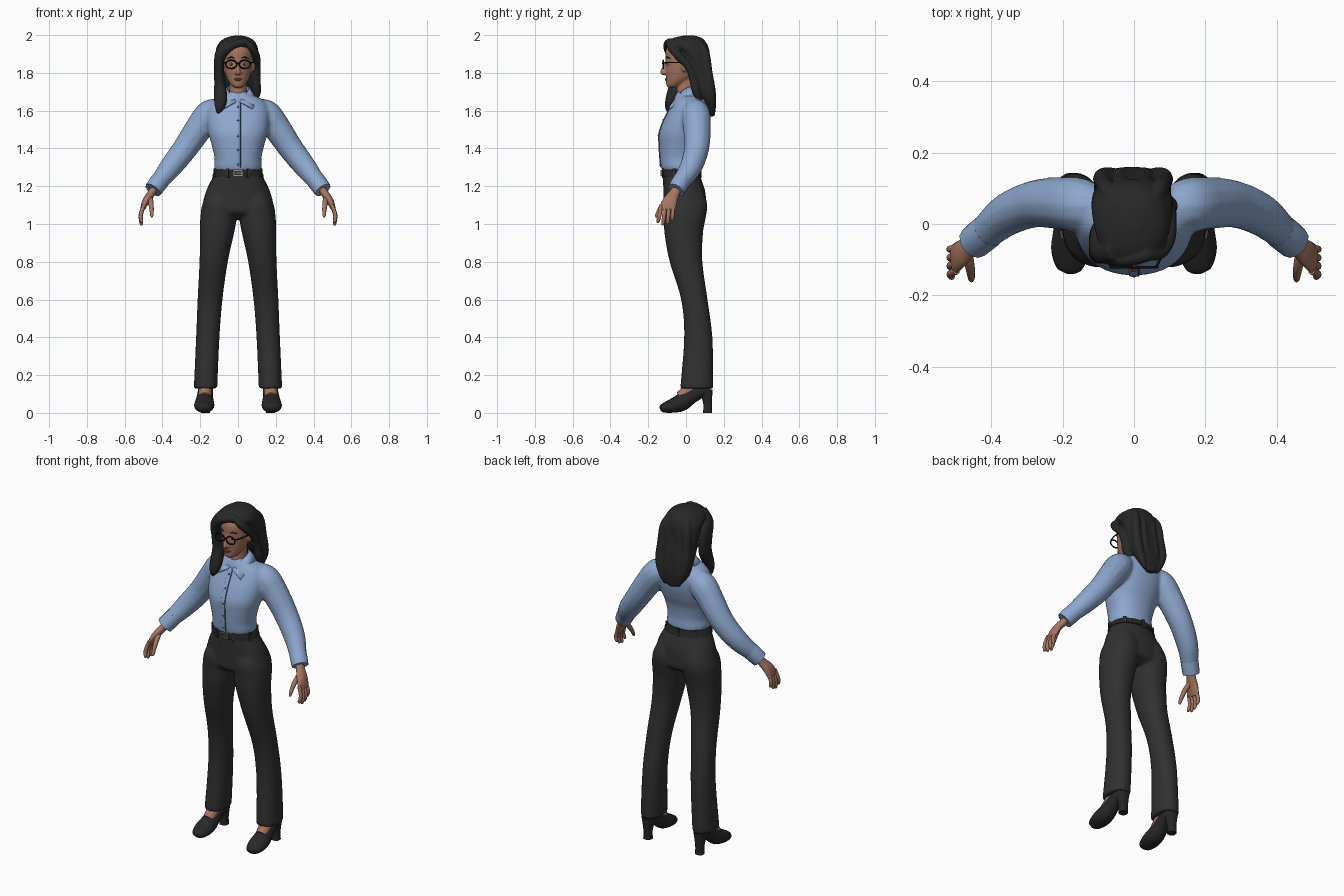
import bpy, bmesh, math
from mathutils import Vector, Matrix

if "Cube" in bpy.data.objects:
    bpy.data.objects.remove(bpy.data.objects["Cube"], do_unlink=True)

X, Y, Z = Vector((1, 0, 0)), Vector((0, 1, 0)), Vector((0, 0, 1))
made = []


def material(name, red, green, blue):
    mat = bpy.data.materials.new(name)
    mat.use_nodes = True
    mat.diffuse_color = (red, green, blue, 1)
    shader = next(n for n in mat.node_tree.nodes if n.type == 'BSDF_PRINCIPLED')
    shader.inputs["Base Color"].default_value = (red, green, blue, 1)
    shader.inputs["Roughness"].default_value = .7
    return mat


skin = material("warm skin", .38, .18, .12)
lip = material("lip rose", .27, .1, .08)
hair_black = material("hair black", .021, .021, .022)
shirt_blue = material("shirt blue", .27, .39, .62)
seam_blue = material("seam dark blue", .08, .12, .2)
cloth = material("trouser charcoal", .03, .03, .031)
leather = material("leather black", .02, .02, .021)
frame_black = material("frame black", .006, .006, .006)
metal = material("buckle grey", .3, .3, .32)
white = material("eye white", .6, .57, .54)


def spline(points, steps=5):
    """Smooth curve through the points, radii included."""
    out, last = [], len(points) - 1
    for i in range(last):
        a, b, c, d = (points[max(0, min(last, i + k))] for k in (-1, 0, 1, 2))
        for k in range(steps):
            t = k / steps
            out.append([q + t / 2 * (r - p + t * (2 * p - 5 * q + 4 * r - s + t * (3 * (q - r) + s - p)))
                        for p, q, r, s in zip(a, b, c, d)])
    out.append(list(points[-1]))
    return out


def tube(bm, points, flat=False, ref=Y, power=2.0, sides=24):
    """Loft ellipses (x, y, z, half width, half depth) along a path."""
    path, rings = spline(points), []
    spot = [Vector(p[:3]) for p in path]
    for i, p in enumerate(path):
        along = (spot[min(i + 1, len(path) - 1)] - spot[max(i - 1, 0)]).normalized()
        u = X if flat else ref.cross(along).normalized()
        v = Y if flat else along.cross(u)
        ring = []
        for k in range(sides):
            c, s = math.cos(math.tau * k / sides), math.sin(math.tau * k / sides)
            c, s = (math.copysign(abs(w) ** (2 / power), w) for w in (c, s))
            ring.append(bm.verts.new(spot[i] + u * c * max(p[3], .001) + v * s * max(p[4], .001)))
        rings.append(ring)
    for low, high in zip(rings, rings[1:]):
        for k in range(sides):
            j = (k + 1) % sides
            bm.faces.new((low[k], low[j], high[j], high[k]))
    bm.faces.new(rings[0])
    bm.faces.new(rings[-1])


def rod(bm, points, **options):
    """Round tube from (x, y, z, radius)."""
    tube(bm, [(*p, p[3]) for p in points], sides=12, **options)


def bands(bm, rows, power=2.2):
    """Stack of level rings from (z, centre x, half width, front y, back y)."""
    tube(bm, [(x, (f + b) / 2, z, w, (b - f) / 2) for z, x, w, f, b in rows], flat=True, power=power, sides=36)


def ball(bm, place, size):
    shape = Matrix.Translation(place) @ Matrix.Diagonal((*size, 1))
    bmesh.ops.create_uvsphere(bm, u_segments=20, v_segments=12, radius=1, matrix=shape)


def box(bm, place, size, turn=0):
    shape = Matrix.Translation(place) @ Matrix.Rotation(turn, 4, 'Z') @ Matrix.Diagonal((*size, 1))
    bmesh.ops.create_cube(bm, size=1, matrix=shape)


def flip(points):
    return [(-p[0], *p[1:]) for p in points]


def finish(bm, name, mat, mirror=False, voxel=0, smooth=3, thick=0):
    bmesh.ops.recalc_face_normals(bm, faces=bm.faces)
    mesh = bpy.data.meshes.new(name)
    bm.to_mesh(mesh)
    bm.free()
    mesh.materials.append(mat)
    obj = bpy.data.objects.new(name, mesh)
    bpy.context.collection.objects.link(obj)
    made.append(obj)
    if mirror:
        obj.modifiers.new("mirror", 'MIRROR')
    if thick:
        obj.modifiers.new("thickness", 'SOLIDIFY').thickness = thick
    if voxel:
        blend = obj.modifiers.new("blend", 'REMESH')
        blend.mode, blend.voxel_size, blend.use_smooth_shade = 'VOXEL', voxel, True
        relax = obj.modifiers.new("relax", 'SMOOTH')
        relax.factor, relax.iterations = .5, smooth


# Trousers: pelvis and two flared legs blended together
bm = bmesh.new()
bands(bm, [(1.03, 0, .1, -.06, .06), (1.06, 0, .19, -.115, .105), (1.11, 0, .187, -.12, .108),
           (1.18, 0, .167, -.12, .1), (1.24, 0, .138, -.122, .08), (1.285, 0, .117, -.122, .068)])
leg = [(.172, .057, .13, .062, .088), (.16, .065, .4, .062, .075), (.148, .044, .6, .066, .07),
       (.129, .0, .8, .075, .087), (.111, -.012, .95, .09, .102), (.102, -.006, 1.04, .097, .112),
       (.095, -.004, 1.11, .09, .116), (.085, 0, 1.19, .06, .085)]
for side in (leg, flip(leg)):
    tube(bm, side, flat=True, power=2.2)
finish(bm, "trousers", cloth, voxel=.01)

# Shirt: torso and sleeves blended together
bm = bmesh.new()
torso = [(1.275, 0, .115, -.122, .068), (1.3, 0, .126, -.132, .07), (1.35, 0, .124, -.138, .068),
         (1.42, 0, .14, -.142, .078), (1.48, 0, .157, -.142, .1), (1.55, 0, .167, -.118, .118),
         (1.61, 0, .164, -.087, .122), (1.655, 0, .135, -.066, .11), (1.685, 0, .075, -.055, .082),
         (1.7, 0, .055, -.048, .065)]
bands(bm, torso)
sleeve = [(.08, .045, 1.61, .05), (.145, .052, 1.585, .076), (.205, .058, 1.51, .074), (.28, .056, 1.4, .067),
          (.357, .025, 1.3, .06), (.42, -.028, 1.22, .047), (.443, -.047, 1.19, .042)]
for side in (sleeve, flip(sleeve)):
    rod(bm, side)
finish(bm, "shirt", shirt_blue, voxel=.01)

bm = bmesh.new()
rod(bm, [(.407, -.017, 1.237, .049), (.43, -.036, 1.207, .049), (.45, -.053, 1.18, .047)])
finish(bm, "cuffs", shirt_blue, mirror=True)

# Front strip, its seam and the buttons follow the torso profile
front = [(row[0], row[3]) for row in torso[1:8]]
bm = bmesh.new()
tube(bm, [(0, y + .001, z, .014, .004) for z, y in front], flat=True, power=4)
finish(bm, "placket", shirt_blue)
bm = bmesh.new()
tube(bm, [(.013, y, z, .002, .004) for z, y in front], flat=True, sides=8)
finish(bm, "placket_seam", seam_blue)
bm = bmesh.new()
for z, y, *_ in spline(front)[2::6]:
    ball(bm, (0, y - .003, z), (.006, .003, .006))
finish(bm, "buttons", seam_blue)

# Collar: one folded wing, mirrored
bm = bmesh.new()
upper = spline([(0, .06, 1.735), (.05, .035, 1.73), (.056, -.015, 1.71), (.008, -.073, 1.65)])
lower = spline([(0, .092, 1.695), (.075, .065, 1.685), (.098, -.01, 1.66), (.078, -.092, 1.612)])
edges = [[bm.verts.new(p) for p in edge] for edge in (upper, lower)]
for i in range(len(upper) - 1):
    bm.faces.new((edges[0][i], edges[0][i + 1], edges[1][i + 1], edges[1][i]))
finish(bm, "collar", shirt_blue, mirror=True, thick=.007)

# Belt with loops and buckle
bm = bmesh.new()
bands(bm, [(1.252, 0, .137, -.129, .083), (1.27, 0, .13, -.129, .078), (1.288, 0, .121, -.128, .074)])
finish(bm, "belt", leather)
bm = bmesh.new()
for degrees in (-115, -65, -20, 40, 90, 140, 200):
    turn = math.radians(degrees)
    box(bm, (.131 * math.cos(turn), -.026 + .104 * math.sin(turn), 1.268), (.01, .016, .05), turn)
finish(bm, "belt_loops", cloth)
bm = bmesh.new()
for x in (-.022, .022):
    box(bm, (x, -.131, 1.27), (.005, .008, .03))
for z in (1.257, 1.283):
    box(bm, (0, -.131, z), (.049, .008, .005))
box(bm, (.005, -.132, 1.27), (.03, .006, .004))
finish(bm, "buckle", metal)

# Hands: palm, four fingers, thumb
bm = bmesh.new()
tube(bm, [(.43, -.036, 1.21, .022, .026), (.455, -.058, 1.168, .021, .027), (.485, -.083, 1.125, .02, .038),
          (.503, -.098, 1.085, .013, .042), (.507, -.1, 1.072, .004, .03)])
for base, tip, length in ((-.132, -.148, .075), (-.111, -.122, .088), (-.09, -.097, .082), (-.069, -.072, .064)):
    rod(bm, [(.498, base, 1.1, .01), (.515, (base + tip) / 2, 1.085 - length / 2, .0105),
             (.511, tip, 1.09 - length, .009), (.508, tip, 1.081 - length, .003)])
rod(bm, [(.468, -.075, 1.145, .015), (.461, -.115, 1.11, .014), (.457, -.143, 1.07, .011),
         (.456, -.156, 1.043, .008), (.456, -.16, 1.035, .002)])
finish(bm, "hands", skin, mirror=True)

# Shoes, block heels and the feet showing above them
bm = bmesh.new()
tube(bm, [(.181, -.136, .02, .015, .012), (.18, -.122, .025, .038, .024), (.179, -.075, .037, .053, .037),
          (.177, -.025, .055, .05, .046), (.175, .03, .09, .042, .04), (.172, .08, .118, .04, .038),
          (.172, .128, .13, .034, .03)], ref=Z)
finish(bm, "shoes", leather, mirror=True)
bm = bmesh.new()
tube(bm, [(.172, .114, 0, .024, .024), (.172, .114, .05, .023, .023), (.172, .105, .125, .036, .036)],
     flat=True, power=3)
finish(bm, "heels", leather, mirror=True)
bm = bmesh.new()
rod(bm, [(.176, -.03, .082, .032), (.174, .01, .115, .036), (.172, .05, .17, .036)])
finish(bm, "feet", skin, mirror=True)

# Head and neck, blended with nose and ears
bm = bmesh.new()
bands(bm, [(1.722, 0, .018, -.095, -.06), (1.735, 0, .036, -.104, -.02), (1.77, 0, .058, -.106, .04),
           (1.82, 0, .073, -.109, .08), (1.87, 0, .079, -.109, .09), (1.92, 0, .077, -.107, .09),
           (1.96, 0, .06, -.08, .075), (1.98, 0, .03, -.04, .04)], power=2.0)
bands(bm, [(1.61, 0, .055, -.05, .07), (1.68, 0, .046, -.05, .05), (1.73, 0, .045, -.047, .055),
           (1.8, 0, .045, -.04, .06)], power=2.0)
rod(bm, [(0, -.1, 1.865, .008), (0, -.112, 1.835, .009), (0, -.124, 1.805, .013), (0, -.115, 1.793, .01)])
for side in (1, -1):
    ball(bm, (side * .011, -.11, 1.8), (.009, .012, .008))
    ball(bm, (side * .082, -.008, 1.835), (.01, .018, .03))
finish(bm, "head", skin, voxel=.006, smooth=2)

# Face details
bm = bmesh.new()
ball(bm, (0, -.104, 1.768), (.022, .007, .005))
ball(bm, (0, -.103, 1.761), (.017, .008, .005))
finish(bm, "lips", lip)
bm = bmesh.new()
ball(bm, (.034, -.094, 1.846), (.014, .008, .007))
finish(bm, "eyes", white, mirror=True)
bm = bmesh.new()
ball(bm, (.034, -.1, 1.846), (.006, .004, .006))
rod(bm, [(.014, -.104, 1.876, .003), (.036, -.099, 1.883, .004), (.056, -.082, 1.876, .002)], ref=Z)
finish(bm, "irises_and_brows", hair_black, mirror=True)

# Glasses: oval rim, bridge and temple arm, mirrored
bm = bmesh.new()
ring = [math.tau * k / 12 for k in range(13)]
rod(bm, [(.036 + .029 * math.cos(a), -.121, 1.845 + .022 * math.sin(a), .0038) for a in ring])
rod(bm, [(0, -.125, 1.851, .003), (.009, -.122, 1.85, .003)], ref=Z)
rod(bm, [(.063, -.12, 1.854, .004), (.08, -.075, 1.855, .0035), (.087, 0, 1.854, .0035)], ref=Z)
finish(bm, "glasses", frame_black, mirror=True)

# Hair: swept cap with a long tapering back
bm = bmesh.new()
bands(bm, [(1.57, .0, .02, .12, .15), (1.6, -.005, .06, .105, .156), (1.65, -.005, .098, .085, .16),
           (1.7, -.004, .108, .055, .155), (1.76, -.005, .108, .02, .145), (1.81, -.006, .111, .005, .136),
           (1.86, -.005, .114, -.005, .128), (1.915, -.005, .113, -.05, .124), (1.945, -.004, .105, -.106, .115),
           (1.97, -.002, .088, -.095, .1), (1.987, 0, .06, -.06, .08), (1.997, 0, .025, -.015, .045)])
# Front lock over the right shoulder, both fringe sweeps and the left side lock
tube(bm, [(-.05, -.07, 1.96, .03, .035), (-.094, -.068, 1.9, .028, .042), (-.1, -.045, 1.82, .026, .052),
          (-.096, -.045, 1.74, .03, .045), (-.092, -.075, 1.67, .035, .032), (-.097, -.09, 1.62, .027, .022),
          (-.108, -.09, 1.585, .006, .006)])
rod(bm, [(.04, -.085, 1.965, .02), (-.02, -.098, 1.95, .022), (-.07, -.09, 1.915, .024), (-.098, -.06, 1.86, .02)], ref=Z)
rod(bm, [(.035, -.085, 1.968, .016), (.072, -.08, 1.935, .02), (.095, -.04, 1.89, .022),
         (.1, .015, 1.83, .02), (.097, .04, 1.76, .022), (.1, .055, 1.7, .022), (.085, .085, 1.63, .008)])
# Soft strands on the back
for x in (-.085, -.035, .03, .08):
    rod(bm, [(x * .5, .045, 1.975, .02), (x * .9, .098, 1.91, .024), (x, .115, 1.8, .026),
             (x, .13, 1.7, .028), (x * .7, .138, 1.62, .02), (x * .5, .14, 1.575, .006)])
finish(bm, "hair", hair_black, voxel=.006, smooth=1)

# Smooth shading with sharp edges kept
bpy.ops.object.select_all(action='DESELECT')
for obj in made:
    obj.select_set(True)
bpy.context.view_layer.objects.active = made[0]
bpy.ops.object.shade_smooth_by_angle(angle=math.radians(45))
